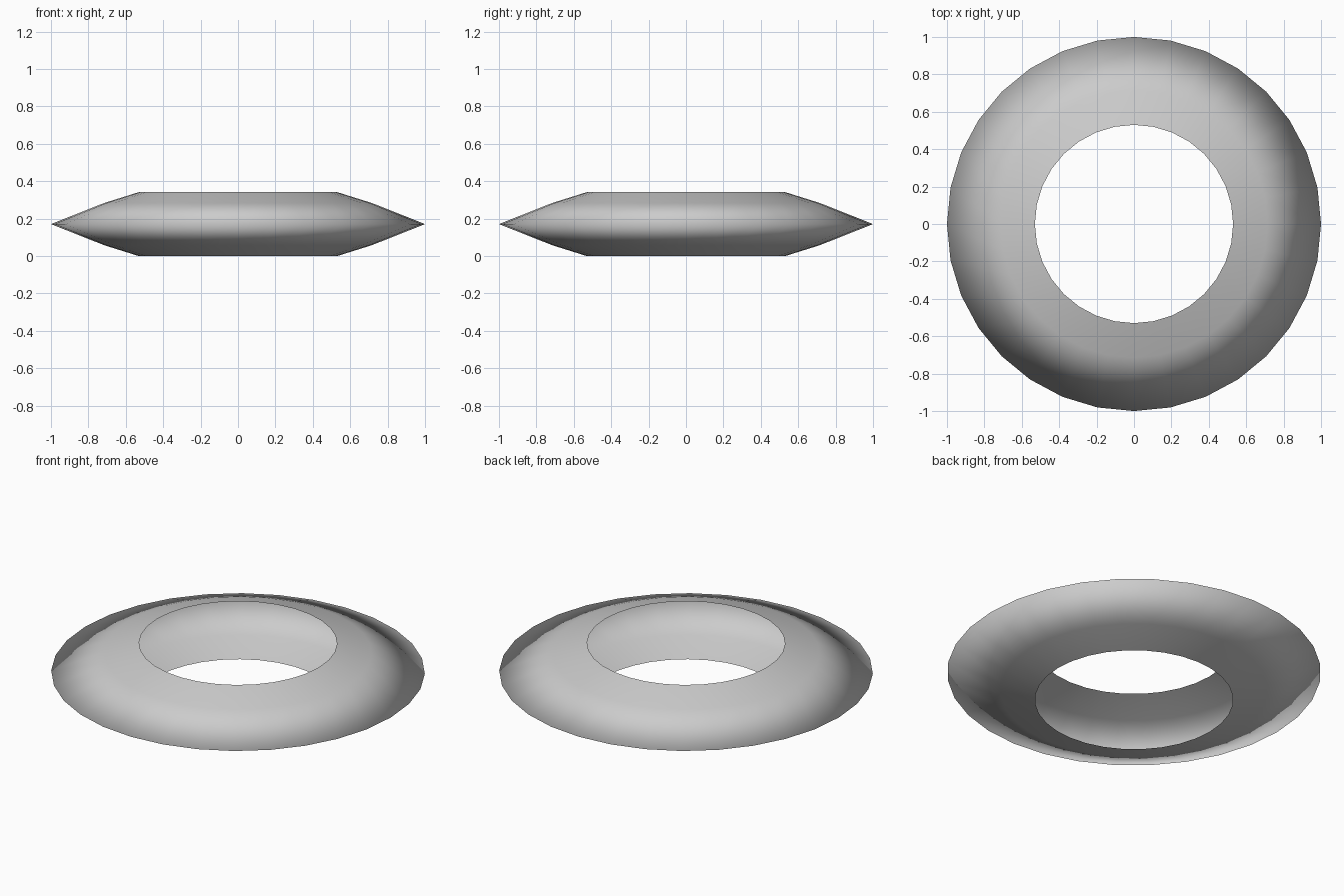
import bpy, bmesh, math

if "Cube" in bpy.data.objects:
    bpy.data.objects.remove(bpy.data.objects["Cube"])

SEGMENTS = 32
# (radius, height): bottom rim, lower slope, sharp outer edge, upper slope, top rim
PROFILE = [(0.53, 0.0), (0.715, 0.058), (1.0, 0.171), (0.715, 0.284), (0.53, 0.342)]

# Open lens-shaped ring shell, spun from its profile
bm = bmesh.new()
rings = []
for radius, height in PROFILE:
    ring = []
    for i in range(SEGMENTS):
        a = 2 * math.pi * i / SEGMENTS
        ring.append(bm.verts.new((radius * math.cos(a), radius * math.sin(a), height)))
    rings.append(ring)

for lower, upper in zip(rings, rings[1:]):
    for i in range(SEGMENTS):
        j = (i + 1) % SEGMENTS
        face = bm.faces.new((lower[i], lower[j], upper[j], upper[i]))
        face.smooth = True

mesh = bpy.data.meshes.new("ring_shell")
bm.to_mesh(mesh)
bm.free()
bpy.context.collection.objects.link(bpy.data.objects.new("ring_shell", mesh))
